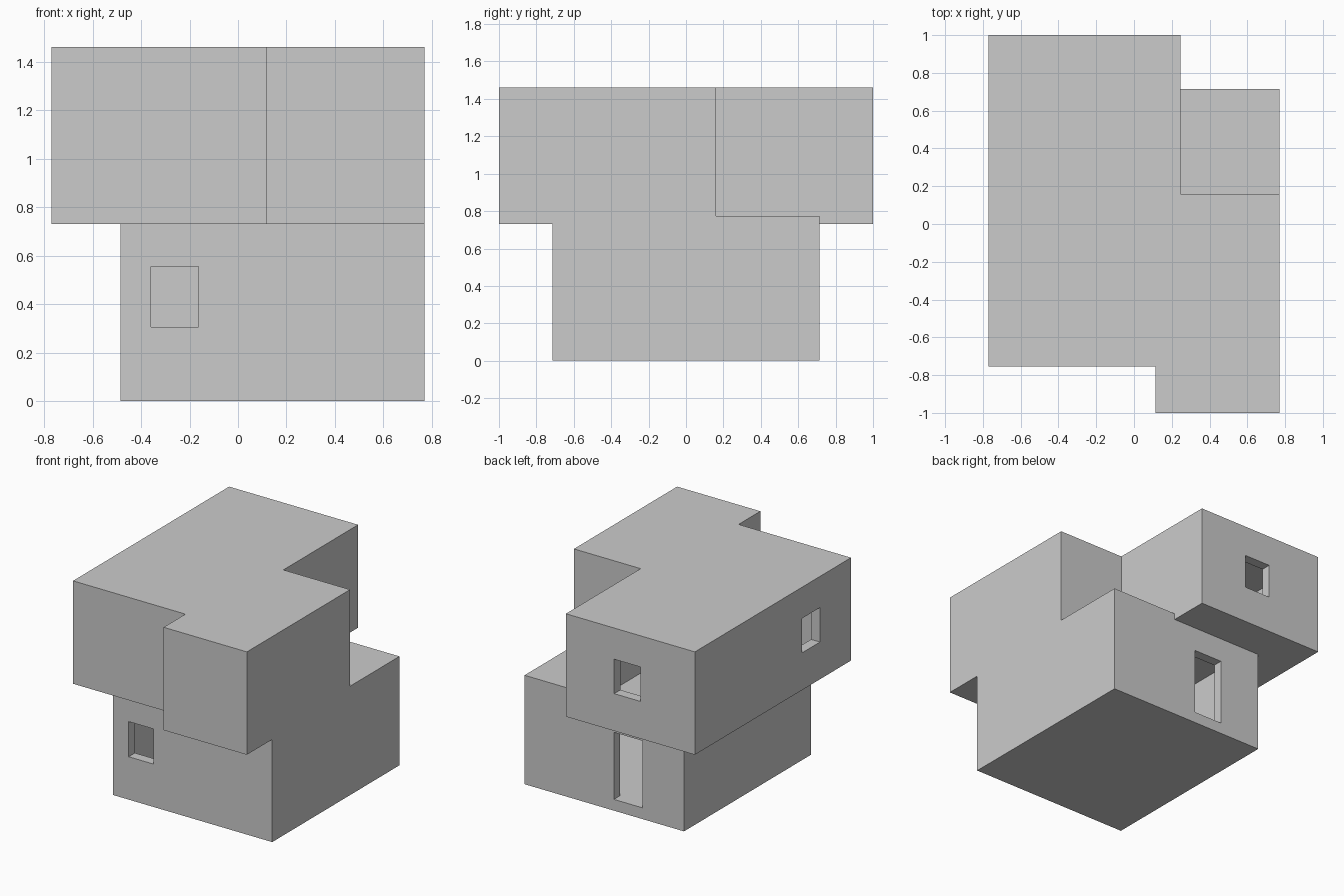
import bpy
import bmesh

if "Cube" in bpy.data.objects:
    bpy.data.objects.remove(bpy.data.objects["Cube"])

WALL = 0.07


def prism(name, outline, z0, z1):
    """Extrude a counter-clockwise plan outline from z0 to z1."""
    bm = bmesh.new()
    face = bm.faces.new([bm.verts.new((x, y, z0)) for x, y in outline])
    out = bmesh.ops.extrude_face_region(bm, geom=[face])
    for v in out["geom"]:
        if isinstance(v, bmesh.types.BMVert):
            v.co.z = z1
    bmesh.ops.recalc_face_normals(bm, faces=bm.faces[:])
    mesh = bpy.data.meshes.new(name)
    bm.to_mesh(mesh)
    bm.free()
    ob = bpy.data.objects.new(name, mesh)
    bpy.context.collection.objects.link(ob)
    return ob


def rect(x0, x1, y0, y1):
    return [(x0, y0), (x1, y0), (x1, y1), (x0, y1)]


def upper_plan(t):
    """Stepped upper-storey outline, inset by t."""
    l, r, f, b = -0.77 + t, 0.77 - t, -1 + t, 1 - t
    return [(l, -0.755 + t), (0.115 + t, -0.755 + t), (0.115 + t, f), (r, f),
            (r, 0.16 - t), (0.245 - t, 0.16 - t), (0.245 - t, b), (l, b)]


def lower_plan(t):
    return rect(-0.485 + t, 0.77 - t, -0.715 + t, 0.715 - t)


def combine(target, other, operation):
    """Apply a boolean and remove the helper."""
    mod = target.modifiers.new(operation.lower(), 'BOOLEAN')
    mod.operation, mod.object, mod.solver = operation, other, 'EXACT'
    bpy.context.view_layer.objects.active = target
    bpy.ops.object.modifier_apply(modifier=mod.name)
    bpy.data.objects.remove(other)


# Two stacked storeys, the upper one overhanging
house = prism("house_shell", lower_plan(0), 0, 0.775)
combine(house, prism("upper_storey", upper_plan(0), 0.73, 1.462), 'UNION')

# Hollow rooms
combine(house, prism("lower_room", lower_plan(WALL), 0.08, 0.73), 'DIFFERENCE')
combine(house, prism("upper_room", upper_plan(WALL), 0.775, 1.415), 'DIFFERENCE')

# Openings: plan rectangle through the wall, then bottom and top
openings = {
    "front_window": (rect(-0.36, -0.163, -0.8, -0.6), 0.305, 0.555),
    "back_door": (rect(-0.16, 0.067, 0.6, 0.8), 0.08, 0.557),
    "upper_back_window": (rect(-0.342, -0.135, 0.88, 1.1), 0.995, 1.24),
    "upper_left_window": (rect(-0.85, -0.65, -0.406, -0.204), 0.995, 1.24),
}
for name, (plan, z0, z1) in openings.items():
    combine(house, prism(name, plan, z0, z1), 'DIFFERENCE')
